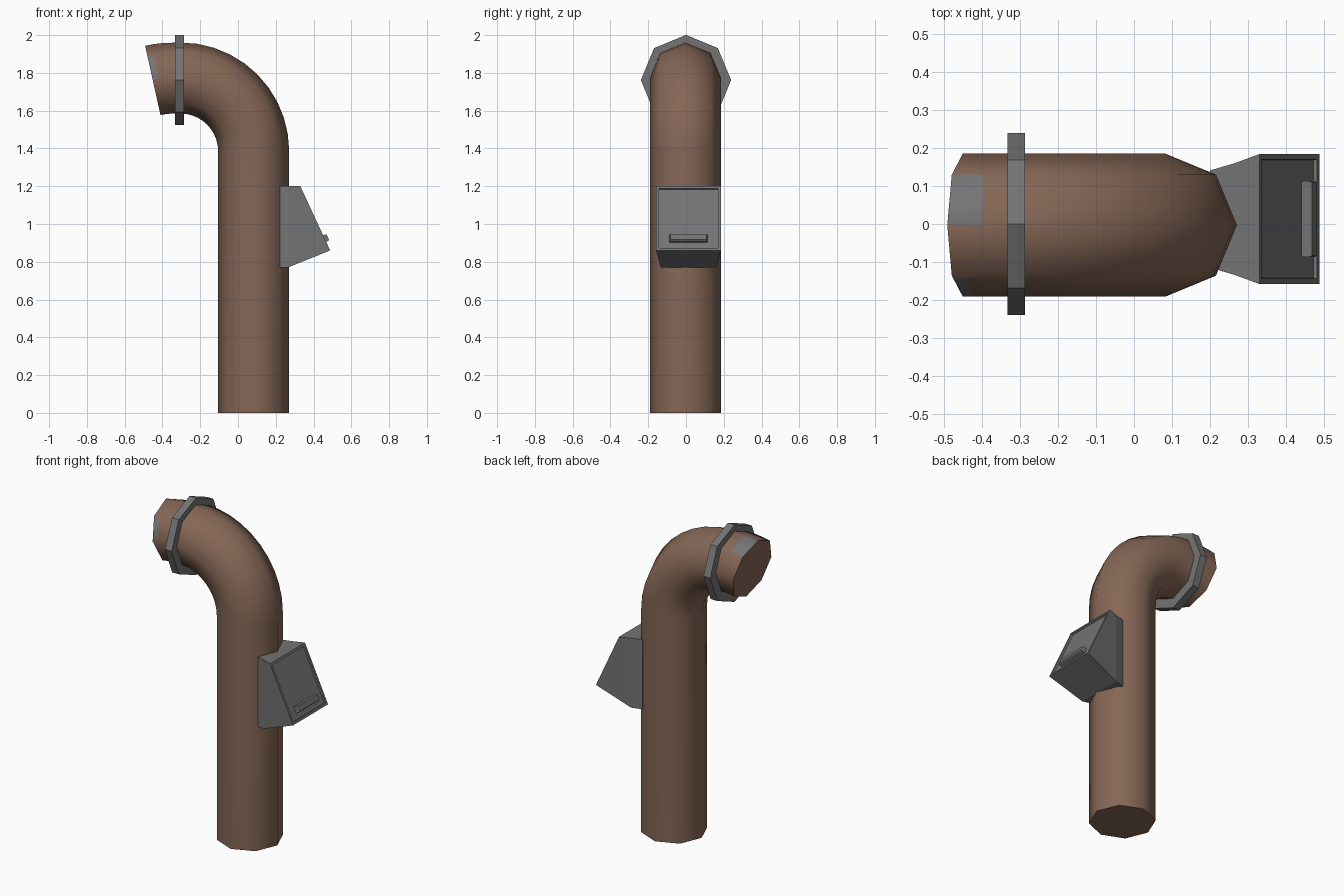
import bpy, bmesh, math
from mathutils import Vector

if "Cube" in bpy.data.objects:
    bpy.data.objects.remove(bpy.data.objects["Cube"])


def material(name, rgb):
    m = bpy.data.materials.new(name)
    m.diffuse_color = (*rgb, 1)
    m.use_nodes = True
    m.node_tree.nodes["Principled BSDF"].inputs["Base Color"].default_value = m.diffuse_color
    return m


BROWN = material("rusty brown", (0.235, 0.135, 0.092))
GREY = material("dark grey metal", (0.175, 0.175, 0.178))


def make(name, bm, mats):
    bmesh.ops.recalc_face_normals(bm, faces=bm.faces)
    me = bpy.data.meshes.new(name)
    bm.to_mesh(me)
    bm.free()
    ob = bpy.data.objects.new(name, me)
    bpy.context.collection.objects.link(ob)
    for m in mats:
        me.materials.append(m)
    return ob


def loft(bm, rings):
    """Skin a list of equal-length point rings and cap both ends."""
    loops = [[bm.verts.new(p) for p in r] for r in rings]
    n = len(loops[0])
    for a, b in zip(loops, loops[1:]):
        for i in range(n):
            j = (i + 1) % n
            bm.faces.new((a[i], a[j], b[j], b[i]))
    bm.faces.new(loops[0])
    return bm.faces.new(loops[-1])


def octagon(x, z, tilt, r, y=0.0):
    """Eight-sided section; tilt is the angle of its outward axis in the xz plane."""
    out = Vector((math.cos(tilt), 0, math.sin(tilt)))
    return [Vector((x, y, z)) + out * r * math.cos(k * math.pi / 4)
            + Vector((0, r * math.sin(k * math.pi / 4), 0)) for k in range(8)]


# Bent pipe: upright shaft, quarter bend, short drooping mouth
R, PY = 0.188, -0.003
path = [(0.083, 0.0, 0.0)]
for i in range(11):
    a = math.radians(9 * i)
    path.append((-0.305 + 0.388 * math.cos(a), 1.385 + 0.388 * math.sin(a), a))
path += [(-0.38, 1.771, math.radians(96)), (-0.42, 1.766, math.radians(99.5)),
         (-0.451, 1.760, math.radians(102.5))]
bm = bmesh.new()
loft(bm, [octagon(x, z, a, R, PY) for x, z, a in path])
# worn grey patches on the last band of the mouth
for f in bm.faces:
    c = f.calc_center_median()
    if len(f.verts) == 4 and c.x < -0.42 and (
            (c.z > 1.86 and 0.03 < c.y < 0.12) or (1.78 < c.z < 1.9 and c.y < -0.12)):
        f.material_index = 1
pipe = make("bent_pipe", bm, [BROWN, GREY])
bpy.context.view_layer.objects.active = pipe
pipe.select_set(True)
bpy.ops.object.shade_smooth_by_angle(angle=math.radians(55))
pipe.select_set(False)

# Octagonal clamp around the mouth
bm = bmesh.new()
loft(bm, [octagon(x, 1.762, math.pi / 2, 0.239) for x in (-0.333, -0.287)])
make("clamp_ring", bm, [GREY])

# Hatch box: flared housing with a recessed sloping front
CY = 0.013


def section(top, bottom, hw):
    (xt, zt), (xb, zb) = top, bottom
    return [(xt, CY - hw, zt), (xt, CY + hw, zt), (xb, CY + hw, zb), (xb, CY - hw, zb)]


TOP, BOT = Vector((0.33, 1.20)), Vector((0.488, 0.86))
bm = bmesh.new()
front = loft(bm, [section((0.20, 1.20), (0.20, 0.77), 0.128),
                  section((0.265, 1.20), (0.265, 0.77), 0.147),
                  section(TOP, BOT, 0.171)])
bmesh.ops.recalc_face_normals(bm, faces=bm.faces)
bmesh.ops.inset_individual(bm, faces=[front], thickness=0.02, depth=0)
bmesh.ops.inset_individual(bm, faces=[front], thickness=0.002, depth=-0.01)
make("hatch_box", bm, [GREY])

# Handle bar lying on the sloping front
slope = (BOT - TOP).normalized()
normal = Vector((-slope.y, slope.x))
mid = TOP + (BOT - TOP) * 0.815
bm = bmesh.new()
rings = []
for depth, shrink in ((-0.015, 0.0), (0.012, 0.0), (0.018, 0.004)):
    c = mid + normal * depth
    half = slope * (0.019 - shrink)
    rings.append(section(c - half, c + half, 0.1 - shrink))
loft(bm, rings)
make("hatch_handle", bm, [GREY])
